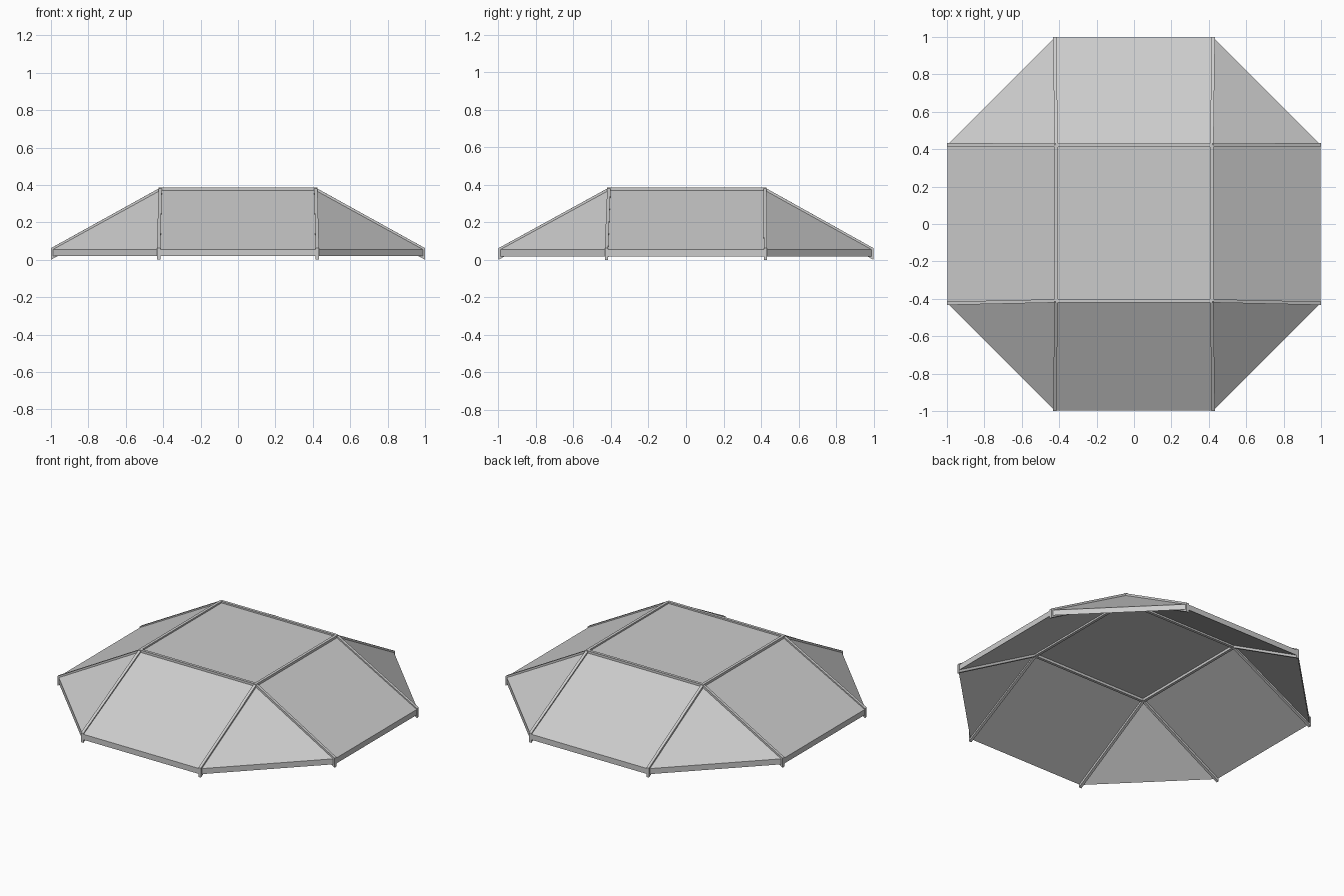
import bpy, bmesh
from mathutils import Vector

if "Cube" in bpy.data.objects:
    bpy.data.objects.remove(bpy.data.objects["Cube"])

PEAK, RIM = 0.375, 0.055      # panel top heights: inner square, outer edge
IN, OUT = 0.416, 0.424        # half widths of inner square and outer edges
CY = 0.005                    # slight offset of the inner square


def prism(name, top, depth):
    """Solid made by dropping a top polygon straight down."""
    bm = bmesh.new()
    face = bm.faces.new([bm.verts.new(p) for p in top])
    ext = bmesh.ops.extrude_face_region(bm, geom=[face], use_keep_orig=True)
    for g in ext["geom"]:
        if isinstance(g, bmesh.types.BMVert):
            g.co.z -= depth
    bmesh.ops.recalc_face_normals(bm, faces=bm.faces)
    me = bpy.data.meshes.new(name)
    bm.to_mesh(me)
    bm.free()
    ob = bpy.data.objects.new(name, me)
    bpy.context.collection.objects.link(ob)
    return ob


def panel(name, pts):
    prism(name, pts, 0.036)


def rib(name, a, b, lift_a=0.01, lift_b=0.01, depth=0.062, width=0.018):
    d = (b - a).xy.normalized()
    side = Vector((-d.y, d.x, 0)) * width / 2
    a = a + Vector((0, 0, lift_a))
    b = b + Vector((0, 0, lift_b))
    prism(name, [a - side, b - side, b + side, a + side], depth)


# Inner square corners, and two outer points belonging to each corner
signs = [(1, 1), (-1, 1), (-1, -1), (1, -1)]
inner = [Vector((sx * IN, sy * IN + CY, PEAK)) for sx, sy in signs]
out_x = [Vector((sx * 0.998, sy * OUT, RIM)) for sx, sy in signs]
out_y = [Vector((sx * OUT, sy * 0.998, RIM)) for sx, sy in signs]

# Flat roof panel
panel("top_panel", inner)

for i in range(4):
    j = (i + 1) % 4
    outer = out_y if i % 2 == 0 else out_x
    # Sloping side panel and triangular corner panel
    panel(f"side_panel_{i}", [inner[i], inner[j], outer[j], outer[i]])
    panel(f"corner_panel_{i}", [inner[i], out_x[i], out_y[i]])
    # Ribs around the roof square and down each slope
    rib(f"top_rib_{i}", inner[i], inner[j])
    for tag, o in (("x", out_x[i]), ("y", out_y[i])):
        end = o.copy()
        if tag == "x":
            end.x = 1.0 if o.x > 0 else -1.0
        else:
            end.y = 1.0 if o.y > 0 else -1.0
        rib(f"slope_rib_{tag}_{i}", inner[i], end, lift_b=0.007)
